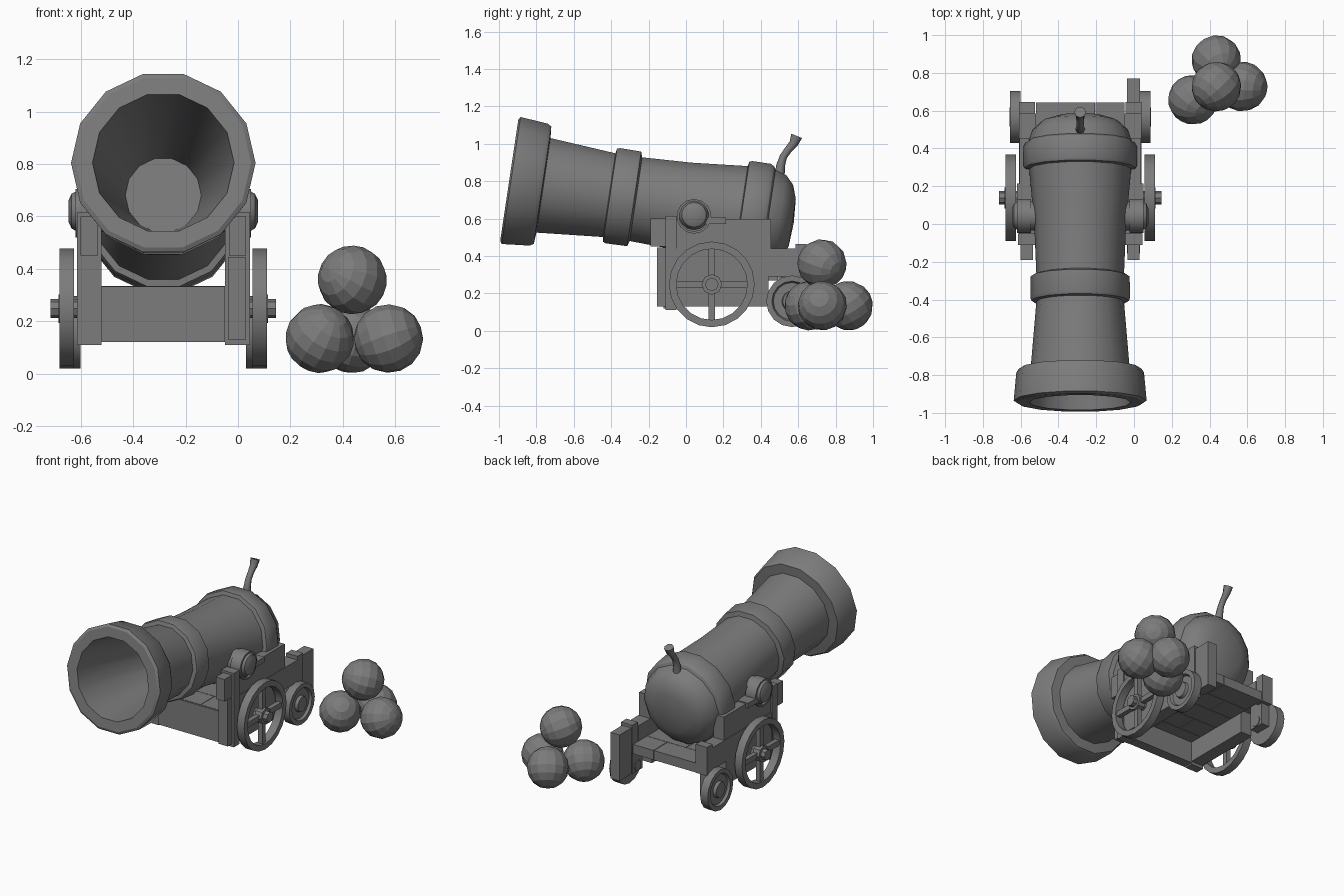
import bpy, bmesh, math, random
from mathutils import Matrix, Vector

random.seed(4)
if bpy.data.objects.get("Cube"):
    bpy.data.objects.remove(bpy.data.objects["Cube"])

iron = bpy.data.materials.new("iron_grey")
iron.use_nodes = True
GREY = (0.2, 0.2, 0.2, 1)
iron.diffuse_color = GREY
iron.node_tree.nodes["Principled BSDF"].inputs["Base Color"].default_value = GREY

CX = -0.285          # centre line of the gun
SIDES = {"right": -1, "left": 1}


def finish(name, bm, smooth=None):
    bmesh.ops.remove_doubles(bm, verts=bm.verts, dist=1e-5)
    bmesh.ops.recalc_face_normals(bm, faces=bm.faces)
    mesh = bpy.data.meshes.new(name)
    bm.to_mesh(mesh)
    bm.free()
    mesh.materials.append(iron)
    ob = bpy.data.objects.new(name, mesh)
    bpy.context.collection.objects.link(ob)
    if smooth:
        bpy.ops.object.select_all(action='DESELECT')
        ob.select_set(True)
        bpy.context.view_layer.objects.active = ob
        bpy.ops.object.shade_smooth_by_angle(angle=math.radians(smooth))
    return ob


def box(name, x, y, z):
    """Box from (min, max) ranges."""
    bm = bmesh.new()
    size = Matrix.Diagonal((x[1] - x[0], y[1] - y[0], z[1] - z[0], 1))
    mid = Matrix.Translation([sum(r) / 2 for r in (x, y, z)])
    bmesh.ops.create_cube(bm, size=1, matrix=mid @ size)
    return finish(name, bm)


def side_box(name, side, dx, y, z):
    """Box placed by its distance from the centre line."""
    x = sorted(CX + side * d for d in dx)
    return box(name, x, y, z)


def lathe(name, profile, segs, matrix, smooth=30):
    """Turn (along, radius) points round local z."""
    bm = bmesh.new()
    vs = [bm.verts.new((r, 0, s)) for s, r in profile]
    es = [bm.edges.new(p) for p in zip(vs, vs[1:])]
    bmesh.ops.spin(bm, geom=vs + es, cent=(0, 0, 0), axis=(0, 0, 1),
                   angle=2 * math.pi, steps=segs, use_merge=True)
    bm.transform(matrix)
    return finish(name, bm, smooth)


def sideways(side, y, z):
    """Local z points outwards from the centre line."""
    return Matrix.Translation((CX, y, z)) @ Matrix.Rotation(side * math.pi / 2, 4, 'Y')


# Barrel with flared bore, bands and rounded breech
barrel = [(0.84, 0), (0.84, 0.145), (0, 0.27), (0, 0.335), (0.01, 0.352),
          (0.16, 0.338), (0.18, 0.325), (0.185, 0.262),
          (0.54, 0.232), (0.545, 0.258), (0.56, 0.264), (0.675, 0.262),
          (0.685, 0.232), (0.95, 0.243), (1.25, 0.27),
          (1.255, 0.295), (1.27, 0.301), (1.37, 0.301), (1.39, 0.29),
          (1.4, 0.273), (1.46, 0.253), (1.505, 0.205), (1.53, 0.13), (1.538, 0)]
tilt = Matrix.Rotation(-math.radians(90 + 8.5), 4, 'X')
lathe("barrel", barrel, 14, Matrix.Translation((CX, -0.945, 0.805)) @ tilt)

# Curved fuse with a flared tip
bm = bmesh.new()
path = [(0.5, 0.8, 0.027), (0.505, 0.88, 0.024), (0.52, 0.93, 0.02),
        (0.548, 0.97, 0.02), (0.575, 1.0, 0.024), (0.592, 1.042, 0.031)]
rings = []
for i, (y, z, r) in enumerate(path):
    a, b = path[max(i - 1, 0)], path[min(i + 1, len(path) - 1)]
    across = Vector((0, b[1] - a[1], a[0] - b[0])).normalized()
    rings.append([bm.verts.new(Vector((CX, y, z)) + r * (
        Vector((math.cos(t), 0, 0)) + across * math.sin(t)))
        for t in [k * math.pi / 4 for k in range(8)]])
for lo, hi in zip(rings, rings[1:]):
    for k in range(8):
        bm.faces.new((lo[k - 1], lo[k], hi[k], hi[k - 1]))
bm.faces.new(rings[0])
bm.faces.new(rings[-1])
finish("fuse", bm, 50)

# Floor planks and front beam
for i in range(5):
    y0 = -0.11 + i * 0.151
    split = CX + (0.08 if i % 2 == 0 else -0.06)
    for j, x in enumerate([(CX - 0.235, split - 0.002), (split + 0.002, CX + 0.235)]):
        box(f"floor_plank_{i}_{j}", x, (y0, y0 + 0.148), (0.27, 0.335))
box("front_beam", (CX - 0.235, CX + 0.235), (-0.12, -0.05), (0.12, 0.333))

rim = [(0.34, 0.19), (0.34, 0.229), (0.395, 0.229), (0.395, 0.19), (0.34, 0.19)]
front_hub = [(0.26, 0), (0.26, 0.036), (0.35, 0.036), (0.35, 0.055), (0.4, 0.055),
             (0.4, 0.036), (0.43, 0.036), (0.43, 0)]
rear_wheel = [(0.315, 0), (0.315, 0.138), (0.372, 0.138), (0.372, 0.108),
              (0.355, 0.1), (0.355, 0.055), (0.375, 0.05), (0.375, 0)]
trunnion = [(0.18, 0), (0.18, 0.08), (0.325, 0.08), (0.35, 0.066), (0.362, 0.04),
            (0.362, 0)]

for tag, s in SIDES.items():
    # Stepped cheeks
    side_box(f"lower_cheek_{tag}", s, (0.235, 0.325), (-0.05, 0.44), (0.13, 0.44))
    side_box(f"rear_rail_{tag}", s, (0.235, 0.325), (0.44, 0.585), (0.29, 0.44))
    side_box(f"upper_cheek_{tag}", s, (0.24, 0.32), (-0.05, 0.455), (0.44, 0.598))
    side_box(f"front_post_{tag}", s, (0.235, 0.33), (-0.11, -0.05), (0.11, 0.615))
    side_box(f"front_block_{tag}", s, (0.25, 0.315), (-0.19, -0.11), (0.45, 0.6))
    side_box(f"rear_post_{tag}", s, (0.24, 0.325), (0.585, 0.645), (0.27, 0.465))
    side_box(f"rear_axle_block_{tag}", s, (0.255, 0.315), (0.51, 0.62), (0.12, 0.29))

    # Trunnion with its clamp
    lathe(f"trunnion_{tag}", trunnion, 14, sideways(s, 0.043, 0.62))
    side_box(f"clamp_{tag}", s, (0.25, 0.335), (0.1, 0.215), (0.57, 0.605))
    lathe(f"trunnion_seat_{tag}", [(0.26, 0.08), (0.26, 0.093), (0.335, 0.093),
                                   (0.335, 0.08), (0.26, 0.08)],
          14, sideways(s, 0.043, 0.612))

    # Spoked front wheel
    place = sideways(s, 0.138, 0.248)
    lathe(f"front_wheel_rim_{tag}", rim, 20, place)
    lathe(f"front_wheel_hub_{tag}", front_hub, 8, place, 20)
    side_box(f"upright_spoke_{tag}", s, (0.352, 0.385), (0.12, 0.156), (0.05, 0.446))
    side_box(f"level_spoke_{tag}", s, (0.352, 0.385), (-0.06, 0.336), (0.23, 0.266))

    # Solid rear wheel
    place = sideways(s, 0.567, 0.158)
    lathe(f"rear_wheel_{tag}", rear_wheel, 16, place)
    lathe(f"rear_axle_{tag}", [(0.25, 0), (0.25, 0.036), (0.32, 0.036), (0.32, 0)],
          8, place, 20)

# End plates, on one side only
for tag, y in (("front", (-0.155, -0.05)), ("rear", (0.645, 0.77))):
    side_box(f"{tag}_end_plate", 1, (0.247, 0.316), y, (0.13, 0.445))

# Stacked cannonballs
balls = [(0.436, 0.868, 0.134), (0.312, 0.658, 0.134),
         (0.574, 0.728, 0.134), (0.436, 0.727, 0.358)]
for i, spot in enumerate(balls):
    bm = bmesh.new()
    turn = Matrix.Rotation(random.uniform(0.3, 1.2), 4, 'X') @ \
        Matrix.Rotation(random.uniform(0, 3), 4, 'Y')
    bmesh.ops.create_uvsphere(bm, u_segments=14, v_segments=8, radius=0.132,
                              matrix=Matrix.Translation(spot) @ turn)
    finish(f"cannonball_{i}", bm)
